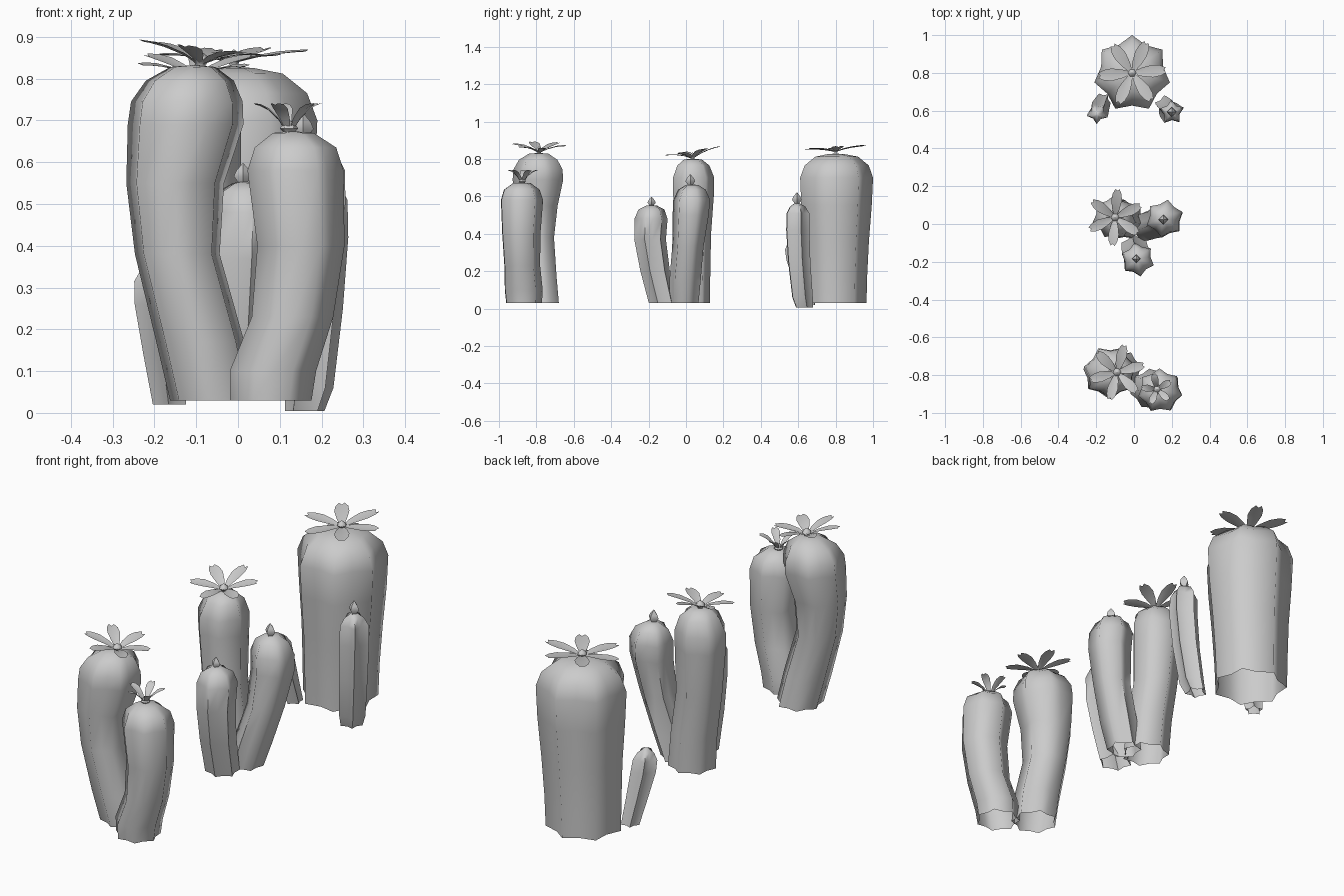
import bpy, bmesh
from math import sin, cos, pi, radians
from mathutils import Vector


def finish(bm, name, angle=80, recalc=True):
    if recalc:
        bmesh.ops.recalc_face_normals(bm, faces=bm.faces)
    me = bpy.data.meshes.new(name)
    bm.to_mesh(me)
    bm.free()
    ob = bpy.data.objects.new(name, me)
    bpy.context.collection.objects.link(ob)
    bpy.ops.object.select_all(action='DESELECT')
    ob.select_set(True)
    bpy.context.view_layer.objects.active = ob
    bpy.ops.object.shade_smooth_by_angle(angle=radians(angle))
    return ob


def loft(bm, rings):
    for a, b in zip(rings, rings[1:]):
        n = len(a)
        for i in range(n):
            bm.faces.new((a[i], a[(i + 1) % n], b[(i + 1) % n], b[i]))


# ribbed stem, open underneath: path entries are (x, y, z, ridge radius)
def stem(name, path, ribs, turn, groove=0.82):
    bm = bmesh.new()
    rings = []
    for x, y, z, r in path:
        ring = []
        for i in range(2 * ribs):
            a = radians(turn) + pi * i / ribs
            k = r * (1 if i % 2 == 0 else groove)
            ring.append(bm.verts.new((x + k * cos(a), y + k * sin(a), z)))
        rings.append(ring)
    loft(bm, rings)
    x, y, z, r = path[-1]
    tip = bm.verts.new((x, y, z + 0.004))
    top = rings[-1]
    for i in range(len(top)):
        bm.faces.new((top[i], top[(i + 1) % len(top)], tip))
    return finish(bm, name, recalc=False)


# small pointed bud turned from a profile
def bud(name, pos, h, r, sides=4):
    bm = bmesh.new()
    rings = []
    for k, t in ((0.5, 0), (0.55, 0.15), (1, 0.4), (0.75, 0.65), (0.08, 1)):
        rings.append([bm.verts.new((pos[0] + k * r * cos(2 * pi * i / sides),
                                    pos[1] + k * r * sin(2 * pi * i / sides),
                                    pos[2] + t * h)) for i in range(sides)])
    loft(bm, rings)
    bm.faces.new(rings[-1])
    return finish(bm, name, 50)


# notched petals; curve entries are (distance, height, half width)
def flower(name, pos, length, rise, turn, width=0.028, tilt=(0, 0), count=6):
    bm = bmesh.new()
    curve = ((0.08, 0.0, 0.3), (0.3, 0.45, 0.7), (0.6, 0.82, 1.0),
             (0.83, 0.97, 0.85), (1.0, 1.0, 0.4))
    for p in range(count):
        a = radians(turn) + 2 * pi * p / count
        out = Vector((cos(a), sin(a), 0))
        side = Vector((-sin(a), cos(a), 0))
        rows = []
        for j, (d, h, w) in enumerate(curve):
            row = []
            for s in (-1, 0, 1):
                notch = -0.06 if j == 4 and s == 0 else 0
                v = out * (d + notch) * length + side * s * w * width
                v.z = h * rise - (0.004 if s == 0 else 0) + tilt[0] * v.x + tilt[1] * v.y
                row.append(bm.verts.new(Vector(pos) + v))
            rows.append(row)
        for u, v in zip(rows, rows[1:]):
            for s in (0, 1):
                bm.faces.new((u[s], u[s + 1], v[s + 1], v[s]))
    finish(bm, name + "_petals")
    bud(name + "_centre", (pos[0], pos[1], pos[2] - 0.01), 0.035, 0.022, 6)


# front cluster: two stems leaning apart
stem("front_tall_stem", [
    (-0.06, -0.775, 0.03, 0.105), (-0.09, -0.79, 0.17, 0.108), (-0.145, -0.80, 0.38, 0.104),
    (-0.15, -0.795, 0.55, 0.12), (-0.125, -0.785, 0.69, 0.142), (-0.122, -0.785, 0.745, 0.137),
    (-0.115, -0.785, 0.795, 0.108), (-0.108, -0.785, 0.828, 0.055)], 7, 65)
stem("front_short_stem", [
    (0.078, -0.87, 0.03, 0.10), (0.083, -0.872, 0.10, 0.106), (0.13, -0.88, 0.23, 0.10),
    (0.150, -0.885, 0.40, 0.107), (0.137, -0.882, 0.58, 0.118), (0.137, -0.882, 0.635, 0.10),
    (0.132, -0.88, 0.67, 0.05)], 7, 40)
flower("front_tall_flower", (-0.09, -0.785, 0.841), 0.15, 0.035, 15, tilt=(-0.12, 0))
flower("front_short_flower", (0.122, -0.875, 0.676), 0.085, 0.065, 30, 0.019, count=5)

# middle cluster: three stems sharing a base
stem("middle_tall_stem", [
    (-0.05, 0.02, 0.03, 0.108), (-0.065, 0.025, 0.20, 0.105), (-0.095, 0.03, 0.40, 0.104),
    (-0.105, 0.035, 0.62, 0.115), (-0.105, 0.035, 0.70, 0.116), (-0.10, 0.035, 0.765, 0.09),
    (-0.10, 0.035, 0.797, 0.05)], 7, 90)
stem("middle_right_stem", [
    (0.05, -0.01, 0.03, 0.078), (0.085, -0.005, 0.15, 0.085), (0.14, 0.01, 0.33, 0.085),
    (0.165, 0.025, 0.50, 0.098), (0.162, 0.03, 0.58, 0.10), (0.158, 0.032, 0.635, 0.075),
    (0.155, 0.033, 0.66, 0.035)], 6, 80, 0.78)
stem("middle_front_stem", [
    (0.005, -0.125, 0.03, 0.075), (0.01, -0.165, 0.20, 0.08), (0.018, -0.192, 0.37, 0.086),
    (0.02, -0.187, 0.48, 0.09), (0.018, -0.185, 0.53, 0.07), (0.016, -0.184, 0.55, 0.03)],
    6, 40, 0.76)
flower("middle_flower", (-0.10, 0.035, 0.81), 0.15, 0.035, 25, tilt=(0, 0.16))
bud("middle_right_bud", (0.155, 0.023, 0.655), 0.062, 0.026)
bud("middle_front_bud", (0.012, -0.184, 0.545), 0.052, 0.022)

# back cluster: one broad stem with two small arms
stem("back_broad_stem", [
    (-0.02, 0.795, 0.03, 0.17), (-0.018, 0.795, 0.18, 0.174), (-0.013, 0.795, 0.36, 0.183),
    (-0.01, 0.795, 0.55, 0.198), (-0.01, 0.795, 0.70, 0.205), (-0.01, 0.797, 0.765, 0.18),
    (-0.01, 0.80, 0.812, 0.12), (-0.01, 0.80, 0.825, 0.05)], 7, 90)
stem("back_right_arm", [
    (0.16, 0.63, 0.005, 0.05), (0.172, 0.618, 0.06, 0.06), (0.19, 0.60, 0.25, 0.065),
    (0.2, 0.592, 0.42, 0.068), (0.2, 0.593, 0.51, 0.066), (0.2, 0.593, 0.545, 0.045),
    (0.2, 0.593, 0.56, 0.02)], 5, 20, 0.62)
stem("back_left_arm", [
    (-0.163, 0.655, 0.02, 0.042), (-0.178, 0.625, 0.14, 0.05), (-0.191, 0.595, 0.26, 0.058),
    (-0.194, 0.585, 0.315, 0.056), (-0.194, 0.58, 0.345, 0.038), (-0.195, 0.58, 0.36, 0.015)],
    5, 50, 0.62)
flower("back_flower", (-0.01, 0.80, 0.844), 0.18, 0.02, 5, 0.033, tilt=(0.02, 0.06))
bud("back_right_bud", (0.2, 0.593, 0.555), 0.065, 0.026)
